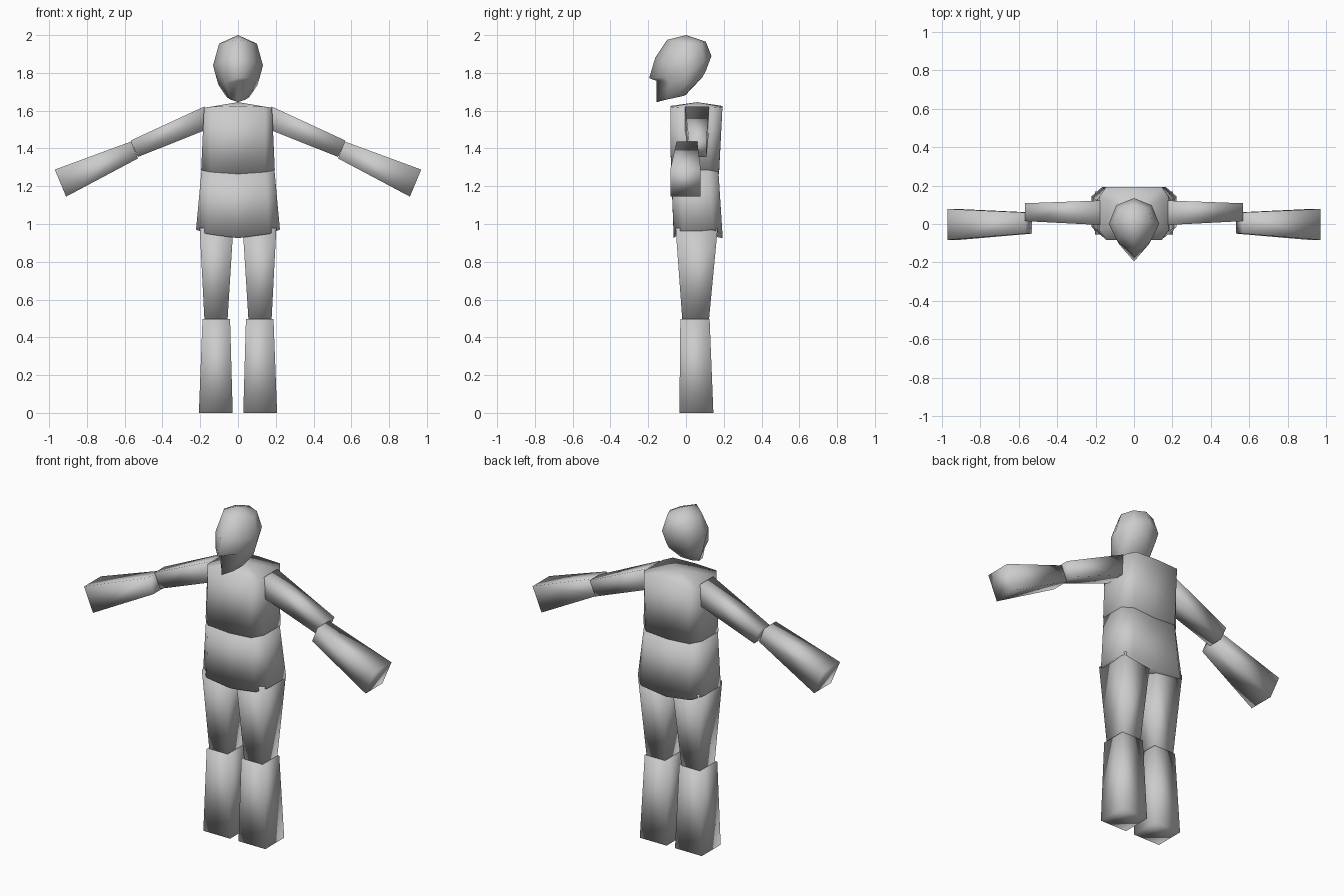
import bpy
import bmesh

cube = bpy.data.objects.get("Cube")
if cube:
    bpy.data.objects.remove(cube, do_unlink=True)

grey = bpy.data.materials.new("plain grey")
grey.use_nodes = True
grey.diffuse_color = (0.6, 0.6, 0.6, 1)
grey.node_tree.nodes["Principled BSDF"].inputs["Base Color"].default_value = (0.6, 0.6, 0.6, 1)


def loft(name, rings, bottom=None, top=None):
    """Skin equal rings; close each end with a face, or a fan to a point."""
    bm = bmesh.new()
    rows = [[bm.verts.new(p) for p in ring] for ring in rings]
    n = len(rows[0])
    for a, b in zip(rows, rows[1:]):
        for i in range(n):
            j = (i + 1) % n
            bm.faces.new((a[i], a[j], b[j], b[i]))
    for row, tip in ((rows[0], bottom), (rows[-1], top)):
        if tip:
            apex = bm.verts.new(tip)
            for i in range(n):
                bm.faces.new((row[i], row[(i + 1) % n], apex))
        else:
            bm.faces.new(row)
    bmesh.ops.recalc_face_normals(bm, faces=bm.faces)
    mesh = bpy.data.meshes.new(name)
    bm.to_mesh(mesh)
    bm.free()
    mesh.materials.append(grey)
    mesh.shade_smooth()
    obj = bpy.data.objects.new(name, mesh)
    bpy.context.collection.objects.link(obj)
    return obj


def trunk_ring(side, corner, front, back, z_mid, z_side):
    """Chamfered rectangle with a middle point at the front and back."""
    z_corner = (z_mid + z_side) / 2
    half = [(0, front, z_mid), (corner, front, z_corner),
            (side, front + 0.05, z_side), (side, back - 0.05, z_side),
            (corner, back, z_corner), (0, back, z_mid)]
    return half + [(-x, y, z) for x, y, z in half[-2:0:-1]]


def head_ring(front, side, back):
    """Eight points round the head from its front, side and back points."""
    (fy, fz), (sx, sy, sz), (by, bz) = front, side, back
    half = [(0, fy, fz),
            (sx * 0.66, sy + (fy - sy) * 0.55, (fz + sz) / 2),
            (sx, sy, sz),
            (sx * 0.7, sy + (by - sy) * 0.72, (bz + sz) / 2),
            (0, by, bz)]
    return half + [(-x, y, z) for x, y, z in half[-2:0:-1]]


def leg_ring(x0, x1, y0, y1, z):
    return [(x0, y0, z), (x1, y0, z), (x1, y1, z), (x0, y1, z)]


def arm_ring(low, high, y0, y1):
    (xl, zl), (xh, zh) = low, high
    return [(xl, y0, zl), (xl, y1, zl), (xh, y1, zh), (xh, y0, zh)]


# Trunk
loft("chest", [trunk_ring(0.195, 0.145, -0.08, 0.175, 1.265, 1.285),
               trunk_ring(0.18, 0.145, -0.083, 0.193, 1.625, 1.615)],
     top=(0, 0.06, 1.645))
loft("pelvis", [trunk_ring(0.222, 0.165, -0.065, 0.193, 0.925, 0.97),
                trunk_ring(0.193, 0.145, -0.078, 0.172, 1.267, 1.287)])

# Head, with pointed nose and chin
loft("head", [
    head_ring((-0.155, 1.645), (0.06, -0.04, 1.672), (0.0, 1.685)),
    head_ring((-0.155, 1.758), (0.103, 0.0, 1.735), (0.085, 1.775)),
    head_ring((-0.195, 1.772), (0.115, 0.0, 1.775), (0.105, 1.81)),
    head_ring((-0.163, 1.88), (0.132, 0.0, 1.84), (0.135, 1.89)),
    head_ring((-0.1, 1.975), (0.1, 0.01, 1.955), (0.105, 1.965)),
], top=(0, 0, 2.0))

# Limbs, built on the left and mirrored to the right
limbs = {
    "thigh": [leg_ring(0.055, 0.178, -0.02, 0.122, 0.497),
              leg_ring(0.025, 0.203, -0.055, 0.168, 0.98)],
    "shin": [leg_ring(0.028, 0.207, -0.035, 0.145, 0.0),
             leg_ring(0.042, 0.188, -0.03, 0.125, 0.497)],
    "upper_arm": [arm_ring((0.178, 1.495), (0.178, 1.622), -0.005, 0.122),
                  arm_ring((0.53, 1.355), (0.568, 1.442), 0.015, 0.108)],
    "forearm": [arm_ring((0.53, 1.347), (0.565, 1.437), -0.05, 0.06),
                arm_ring((0.91, 1.145), (0.97, 1.288), -0.083, 0.078)],
}
for part, rings in limbs.items():
    for label, sign in (("left", 1), ("right", -1)):
        loft(f"{label}_{part}",
             [[(sign * x, y, z) for x, y, z in ring] for ring in rings])
